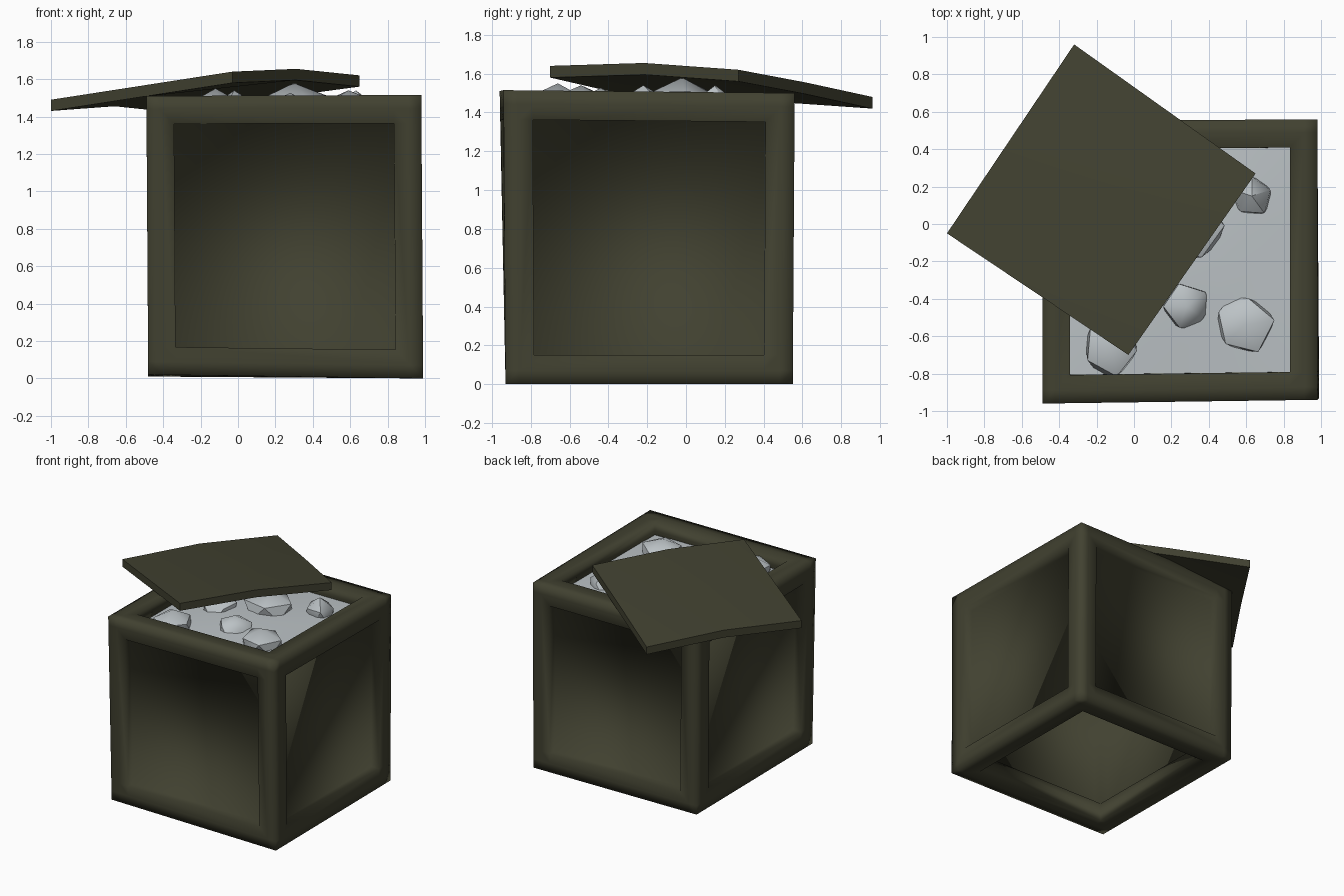
import bpy, bmesh, math, random
from mathutils import Vector

if "Cube" in bpy.data.objects:
    bpy.data.objects.remove(bpy.data.objects["Cube"])

random.seed(4)


def material(name, rgb):
    m = bpy.data.materials.new(name)
    m.diffuse_color = (*rgb, 1)
    m.use_nodes = True
    m.node_tree.nodes["Principled BSDF"].inputs["Base Color"].default_value = m.diffuse_color
    return m


OLIVE = material("dark olive", (0.053, 0.053, 0.030))
PALE = material("pale grey", (0.50, 0.54, 0.56))


def finish(bm, name, mat, angle=None):
    bmesh.ops.recalc_face_normals(bm, faces=bm.faces)
    me = bpy.data.meshes.new(name)
    bm.to_mesh(me)
    bm.free()
    ob = bpy.data.objects.new(name, me)
    bpy.context.collection.objects.link(ob)
    me.materials.append(mat)
    for p in me.polygons:
        p.use_smooth = True
    if angle:
        bpy.ops.object.select_all(action='DESELECT')
        ob.select_set(True)
        bpy.context.view_layer.objects.active = ob
        bpy.ops.object.shade_smooth_by_angle(angle=math.radians(angle))
    return ob


# Crate: slightly crooked corners, indexed by (x, y, z) side
CORNERS = {
    (0, 0, 0): (-0.48, -0.93, 0.02), (1, 0, 0): (0.99, -0.93, 0.0),
    (0, 1, 0): (-0.48, 0.55, 0.01), (1, 1, 0): (0.98, 0.55, 0.0),
    (0, 0, 1): (-0.49, -0.96, 1.51), (1, 0, 1): (0.98, -0.94, 1.515),
    (0, 1, 1): (-0.49, 0.55, 1.50), (1, 1, 1): (0.98, 0.56, 1.50),
}


def warp(u, v, w):
    p = Vector()
    for (a, b, c), q in CORNERS.items():
        k = (u if a else 1 - u) * (v if b else 1 - v) * (w if c else 1 - w)
        p += k * Vector(q)
    return p


# Frame bars and thin side panels from filled cells; top and bottom stay open
T = [0, 0.047, 0.053, 0.1, 0.9, 0.947, 0.953, 1]


def filled(c):
    if min(c) < 0 or max(c) > 6:
        return False
    rim = [i != 3 for i in c]
    if sum(rim) >= 2:
        return True
    return sum(rim) == 1 and (c[0] in (1, 5) or c[1] in (1, 5))


bm = bmesh.new()
verts = {}


def corner(idx):
    if idx not in verts:
        verts[idx] = bm.verts.new(warp(*(T[i] for i in idx)))
    return verts[idx]


for i in range(7):
    for j in range(7):
        for k in range(7):
            cell = (i, j, k)
            if not filled(cell):
                continue
            for ax in range(3):
                for side in (0, 1):
                    n = list(cell)
                    n[ax] += 1 if side else -1
                    if filled(tuple(n)):
                        continue
                    b, c = (ax + 1) % 3, (ax + 2) % 3
                    loop = []
                    for db, dc in ((0, 0), (1, 0), (1, 1), (0, 1)):
                        q = list(cell)
                        q[ax] += side
                        q[b] += db
                        q[c] += dc
                        loop.append(corner(tuple(q)))
                    bm.faces.new(loop if side else loop[::-1])
finish(bm, "crate", OLIVE)

# Fill: gently domed sheet inside the rim
bm = bmesh.new()
N = 6
grid = [[bm.verts.new((-0.41 + 1.31 * i / N, -0.87 + 1.34 * j / N,
                       1.41 + 0.04 * min(1, 2 * min(i, j, N - i, N - j) / N)))
         for j in range(N + 1)] for i in range(N + 1)]
for i in range(N):
    for j in range(N):
        bm.faces.new((grid[i][j], grid[i + 1][j], grid[i + 1][j + 1], grid[i][j + 1]))
finish(bm, "fill", PALE)

# Lumps resting in the fill: x, y, radius, top height
LUMPS = [(0.59, -0.54, 0.17, 1.55), (0.28, -0.44, 0.13, 1.54),
         (-0.12, -0.66, 0.16, 1.55), (0.30, -0.02, 0.20, 1.58),
         (0.63, 0.15, 0.12, 1.54), (-0.02, -0.22, 0.14, 1.54)]
for n, (x, y, r, top) in enumerate(LUMPS):
    bm = bmesh.new()
    bmesh.ops.create_icosphere(bm, subdivisions=1, radius=r)
    turn = random.uniform(0, 6)
    for v in bm.verts:
        f = random.uniform(0.88, 1.12)
        a, b = v.co.x * f, v.co.y * f
        v.co = (x + a * math.cos(turn) - b * math.sin(turn),
                y + a * math.sin(turn) + b * math.cos(turn),
                top - 0.13 + v.co.z / r * 0.13 * min(f, 1))
    finish(bm, f"lump_{n + 1}", PALE, 42)

# Lid: bowed square plate lying askew over the rim
A, B = Vector((-0.32, 0.96, 0)), Vector((0.65, 0.27, 0))
D, C = Vector((-1.0, -0.05, 0)), Vector((-0.03, -0.70, 0))
TOP = [[1.49, 1.565, 1.64], [1.515, 1.605, 1.655], [1.48, 1.555, 1.62]]
bm = bmesh.new()
layers = []
for drop in (0, 0.06):
    rows = []
    for i in range(3):
        s, e = D.lerp(A, i / 2), C.lerp(B, i / 2)
        rows.append([])
        for j in range(3):
            p = s.lerp(e, j / 2)
            rows[-1].append(bm.verts.new((p.x, p.y, TOP[i][j] - drop)))
    for i in range(2):
        for j in range(2):
            bm.faces.new((rows[i][j], rows[i][j + 1], rows[i + 1][j + 1], rows[i + 1][j]))
    layers.append(rows)
RING = [(0, 0), (0, 1), (0, 2), (1, 2), (2, 2), (2, 1), (2, 0), (1, 0)]
up, low = ([rows[i][j] for i, j in RING] for rows in layers)
for n in range(8):
    m = (n + 1) % 8
    bm.faces.new((up[n], up[m], low[m], low[n]))
finish(bm, "lid", OLIVE, 40)
